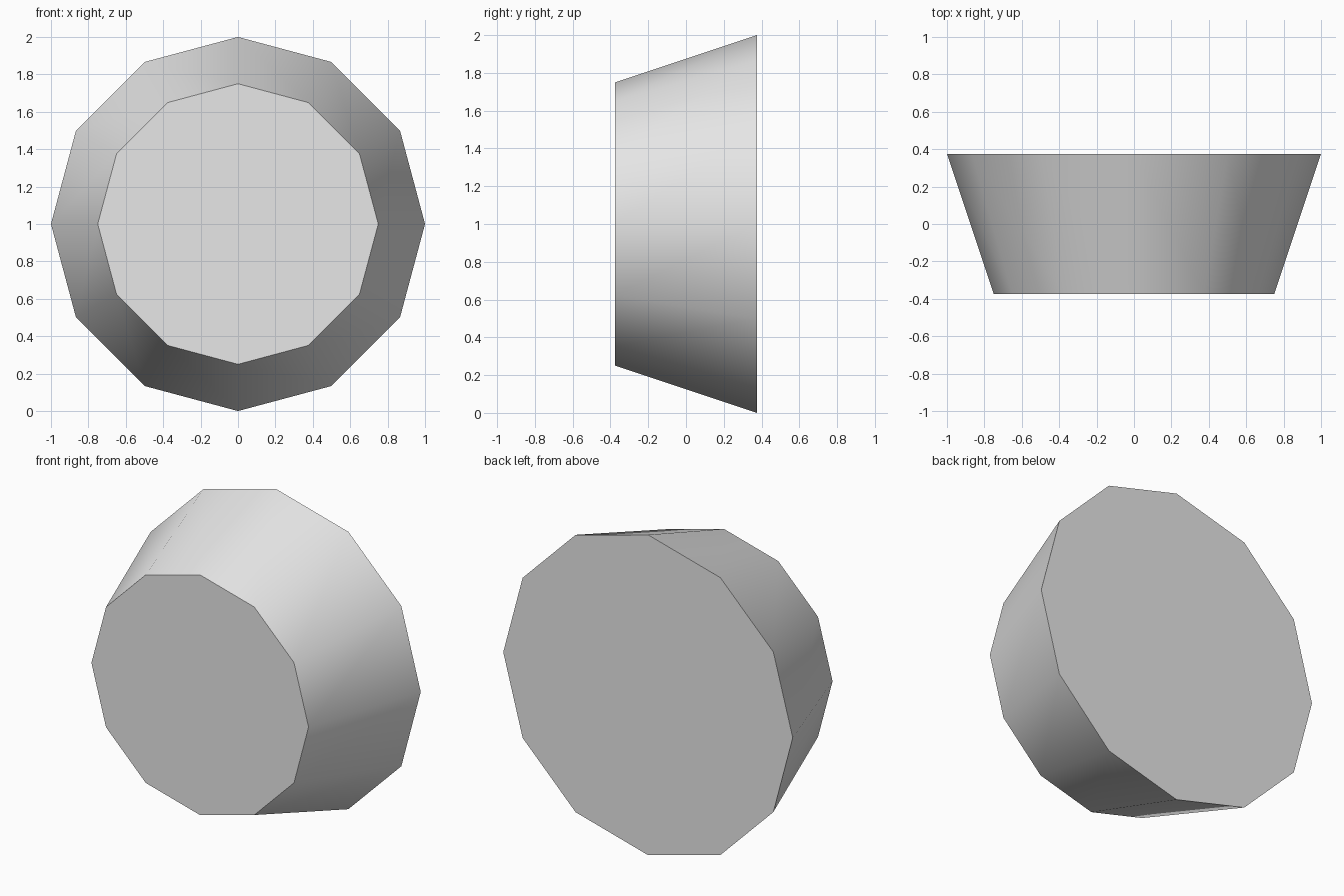
import bpy
import math

cube = bpy.data.objects.get("Cube")
if cube:
    bpy.data.objects.remove(cube, do_unlink=True)

# Single grey material
grey = bpy.data.materials.new("light_grey")
grey.use_nodes = True
colour = (0.8, 0.8, 0.8, 1.0)
grey.diffuse_color = colour
grey.node_tree.nodes["Principled BSDF"].inputs["Base Color"].default_value = colour

# Twelve-sided tapered drum, narrow end to the front
bpy.ops.mesh.primitive_cone_add(
    vertices=12, radius1=1.0, radius2=0.75, depth=0.75,
    end_fill_type='NGON', location=(0, 0, 1), rotation=(math.pi / 2, 0, 0))
drum = bpy.context.object
drum.name = "tapered_drum"
drum.data.name = "tapered_drum"
drum.data.materials.append(grey)
bpy.ops.object.transform_apply(location=True, rotation=True, scale=True)

# Smooth round the side, sharp at the caps
bpy.ops.object.shade_smooth_by_angle(angle=math.radians(40))
